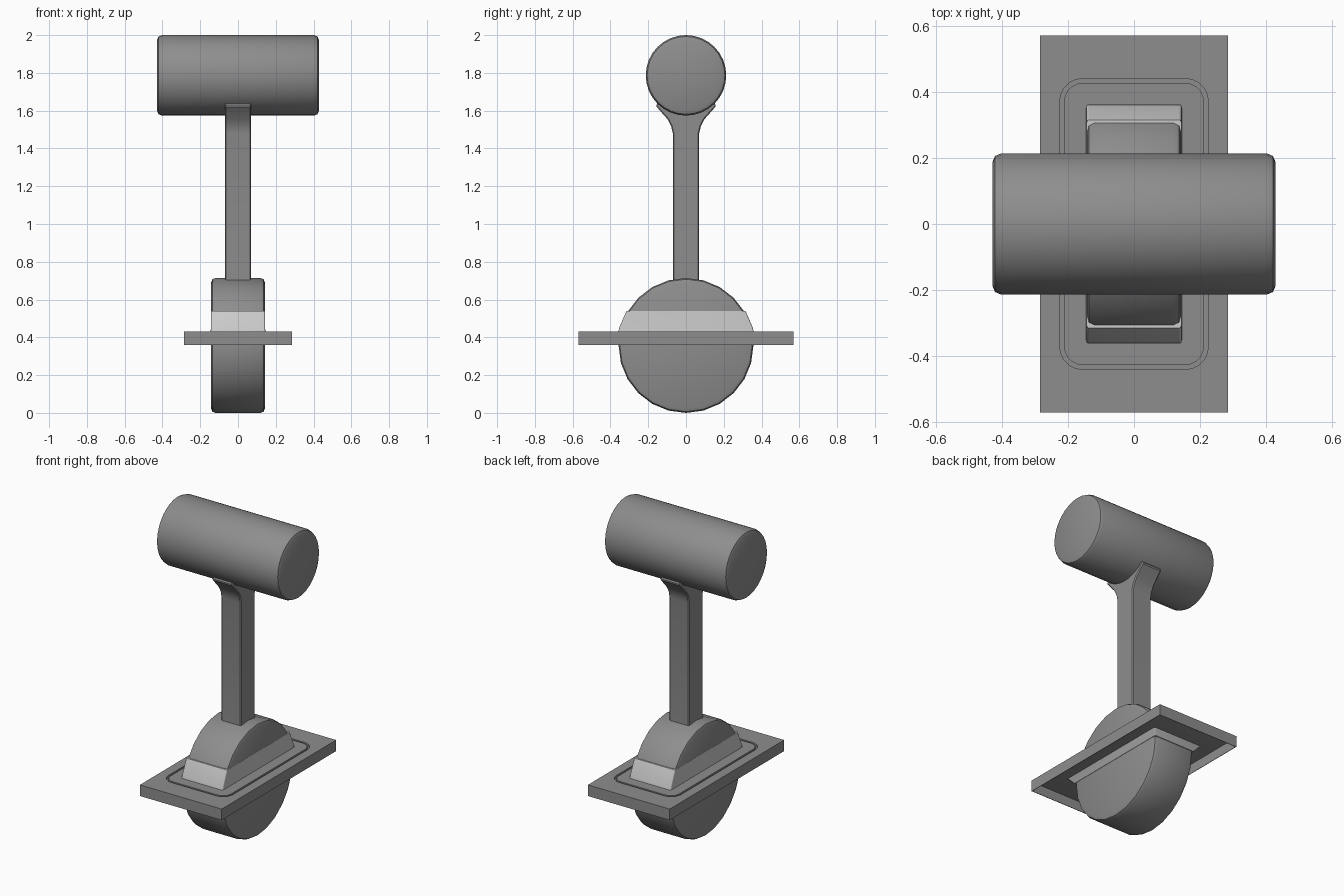
import bpy, bmesh, math
from mathutils import Matrix

if "Cube" in bpy.data.objects:
    bpy.data.objects.remove(bpy.data.objects["Cube"])


def grey(name, v):
    mat = bpy.data.materials.new(name)
    mat.diffuse_color = (v, v, v, 1)
    mat.use_nodes = True
    mat.node_tree.nodes["Principled BSDF"].inputs["Base Color"].default_value = mat.diffuse_color
    return mat


DARK, LIGHT = grey("dark_grey", 0.27), grey("light_grey", 0.56)


def finish(name, bm, bevel=0.0, segments=2, mat=DARK):
    bmesh.ops.remove_doubles(bm, verts=bm.verts, dist=1e-5)
    bmesh.ops.recalc_face_normals(bm, faces=bm.faces)
    mesh = bpy.data.meshes.new(name)
    bm.to_mesh(mesh)
    bm.free()
    mesh.materials.append(mat)
    ob = bpy.data.objects.new(name, mesh)
    bpy.context.collection.objects.link(ob)
    bpy.ops.object.select_all(action='DESELECT')
    ob.select_set(True)
    bpy.context.view_layer.objects.active = ob
    if bevel:
        mod = ob.modifiers.new("edge_bevel", 'BEVEL')
        mod.width, mod.segments = bevel, segments
        mod.limit_method, mod.angle_limit = 'ANGLE', math.radians(40)
        bpy.ops.object.modifier_apply(modifier=mod.name)
    bpy.ops.object.shade_smooth_by_angle(angle=math.radians(32))
    return ob


def x_cylinder(name, radius, width, z, sides, bevel):
    bm = bmesh.new()
    m = Matrix.Translation((0, 0, z)) @ Matrix.Rotation(math.pi / 2, 4, 'Y')
    bmesh.ops.create_cone(bm, cap_ends=True, segments=sides, radius1=radius,
                          radius2=radius, depth=width, matrix=m)
    return finish(name, bm, bevel)


def rounded_ring(bm, hx, hy, r, z, steps=5):
    verts = []
    for q, (sx, sy) in enumerate([(1, 1), (-1, 1), (-1, -1), (1, -1)]):
        for i in range(steps + 1):
            a = (q + i / steps) * math.pi / 2
            verts.append(bm.verts.new((sx * (hx - r) + r * math.cos(a),
                                       sy * (hy - r) + r * math.sin(a), z)))
    return verts


def loft(name, rings, mat=DARK):
    # Rings joined into a closed frame with a hole in the middle
    bm = bmesh.new()
    loops = [rounded_ring(bm, *r) for r in rings]
    n = len(loops[0])
    for k, a in enumerate(loops):
        b = loops[(k + 1) % len(loops)]
        for i in range(n):
            j = (i + 1) % n
            bm.faces.new((a[i], a[j], b[j], b[i]))
    bmesh.ops.dissolve_degenerate(bm, dist=1e-5, edges=bm.edges)
    return finish(name, bm, mat=mat)


# Grip and pivot wheel
x_cylinder("grip", 0.213, 0.856, 1.787, 32, 0.025)
x_cylinder("pivot_wheel", 0.357, 0.284, 0.357, 24, 0.022)

# Stem with a flared saddle under the grip
half = [(0.07, 0.68), (0.07, 1.48), (0.078, 1.515), (0.098, 1.555),
        (0.16, 1.625), (0.148, 1.645)]
outline = half + [(-y, z) for y, z in reversed(half)]
bm = bmesh.new()
face = bm.faces.new([bm.verts.new((-0.07, y, z)) for y, z in outline])
ext = bmesh.ops.extrude_face_region(bm, geom=[face])
bmesh.ops.translate(bm, vec=(0.14, 0, 0),
                    verts=[v for v in ext['geom'] if isinstance(v, bmesh.types.BMVert)])
finish("stem", bm, 0.006, 1)

# Thin hollow base plate with a rounded groove around the slot
loft("base_plate", [
    (0.285, 0.57, 0, 0.36), (0.285, 0.57, 0, 0.43),
    (0.225, 0.44, 0.07, 0.43), (0.225, 0.44, 0.07, 0.415),
    (0.212, 0.427, 0.058, 0.415), (0.212, 0.427, 0.058, 0.43),
    (0.144, 0.36, 0.006, 0.43), (0.144, 0.36, 0.006, 0.40),
    (0.205, 0.42, 0.052, 0.405), (0.230, 0.445, 0.075, 0.405),
    (0.282, 0.567, 0, 0.42), (0.282, 0.567, 0, 0.36)])

# Close-fitting lighter collar that follows the wheel, flared under the plate
loft("wheel_collar", [
    (0.144, 0.36, 0.008, 0.37), (0.172, 0.388, 0.01, 0.402),
    (0.145, 0.36, 0.008, 0.42), (0.144, 0.354, 0.008, 0.45),
    (0.143, 0.315, 0.008, 0.54), (0.138, 0.30, 0.008, 0.54),
    (0.138, 0.335, 0.008, 0.45), (0.138, 0.35, 0.008, 0.37)], LIGHT)
